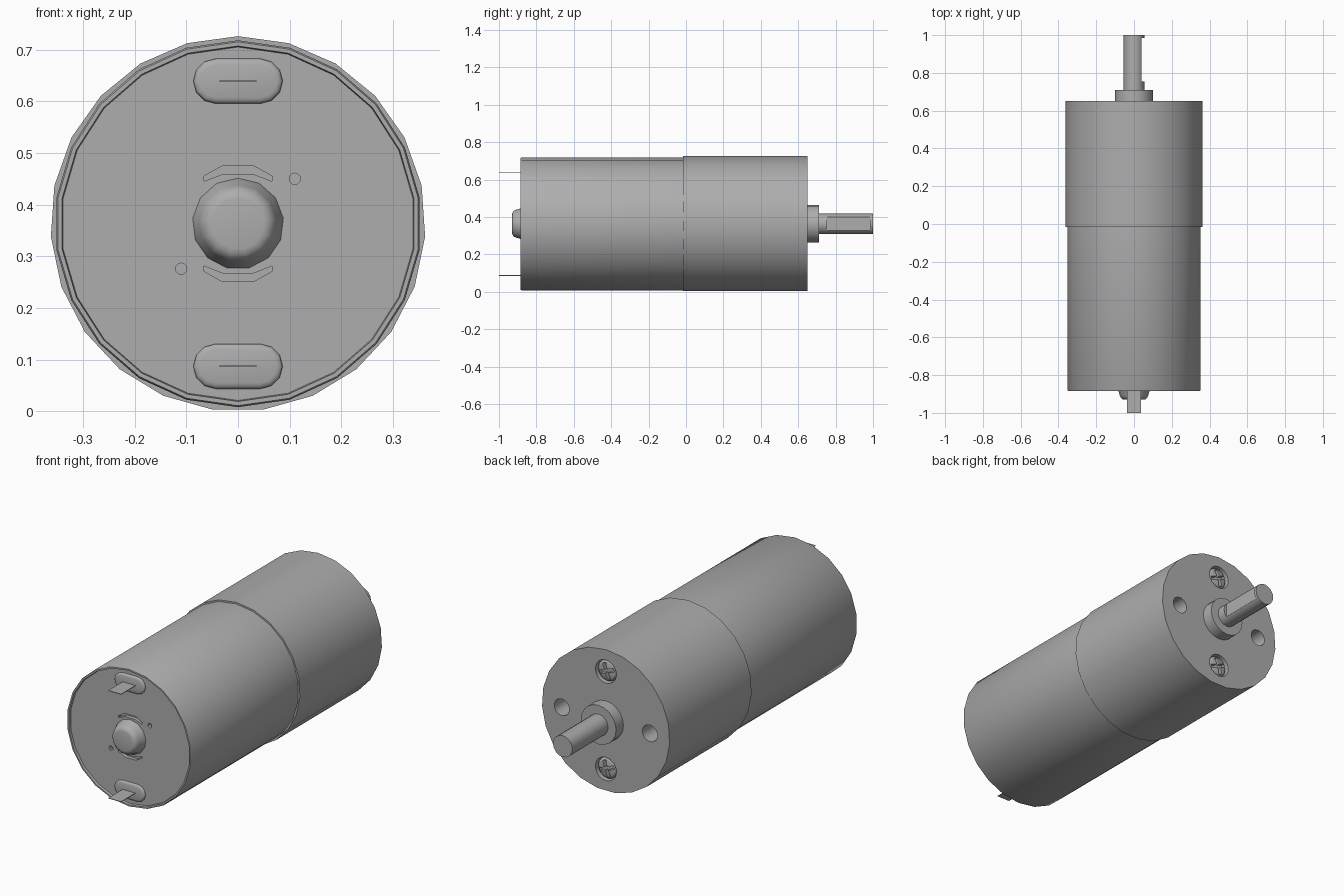
import bpy, bmesh
from math import sin, cos, pi, radians
from mathutils import Vector, Matrix

cube = bpy.data.objects.get("Cube")
if cube:
    bpy.data.objects.remove(cube)

AXIS = 0.363      # height of the shaft axis
BACK = 0.65       # gearbox mounting face
FRONT = -0.885    # motor rim
CAP = FRONT + 0.012

metal = bpy.data.materials.new("grey metal")
metal.use_nodes = True
GREY = (0.42, 0.42, 0.42, 1)
metal.diffuse_color = GREY
metal.node_tree.nodes["Principled BSDF"].inputs["Base Color"].default_value = GREY


def finish(name, bm, angle=30):
    bmesh.ops.recalc_face_normals(bm, faces=bm.faces)
    mesh = bpy.data.meshes.new(name)
    bm.to_mesh(mesh)
    bm.free()
    mesh.materials.append(metal)
    ob = bpy.data.objects.new(name, mesh)
    bpy.context.collection.objects.link(ob)
    smooth(ob, angle)
    return ob


def smooth(ob, angle=30):
    bpy.ops.object.select_all(action='DESELECT')
    ob.select_set(True)
    bpy.context.view_layer.objects.active = ob
    bpy.ops.object.shade_smooth_by_angle(angle=radians(angle))


def loft(name, rings, angle=30):
    """Skin equal rings of points and cap both ends."""
    bm = bmesh.new()
    loops = [[bm.verts.new(p) for p in ring] for ring in rings]
    n = len(loops[0])
    for a, b in zip(loops, loops[1:]):
        for i in range(n):
            j = (i + 1) % n
            bm.faces.new((a[i], a[j], b[j], b[i]))
    bm.faces.new(loops[0])
    bm.faces.new(loops[-1])
    return finish(name, bm, angle)


def turned(name, profile, sides, x=0, z=0, angle=30):
    """Turn (radius, y) pairs about the y direction, one vertex at the top."""
    return loft(name, [[(x + r * sin(2 * pi * i / sides), y,
                         AXIS + z + r * cos(2 * pi * i / sides))
                        for i in range(sides)] for r, y in profile], angle)


def box(name, size, centre, turn=0):
    bm = bmesh.new()
    place = Matrix.Translation(centre) @ Matrix.Rotation(turn, 4, 'Y')
    bmesh.ops.create_cube(bm, size=1, matrix=place @ Matrix.Diagonal((*size, 1)))
    return finish(name, bm)


def cut(ob, cutters):
    for c in cutters:
        mod = ob.modifiers.new("cut", 'BOOLEAN')
        mod.operation, mod.solver, mod.object = 'DIFFERENCE', 'EXACT', c
        bpy.ops.object.select_all(action='DESELECT')
        bpy.context.view_layer.objects.active = ob
        ob.select_set(True)
        bpy.ops.object.modifier_apply(modifier=mod.name)
        bpy.data.objects.remove(c)
    smooth(ob)


def stadium(half_len, radius, y, z, steps=6):
    ring = []
    for side in (1, -1):
        for i in range(steps + 1):
            a = pi * i / steps
            ring.append((side * (half_len + radius * sin(a)), y,
                         AXIS + z + side * radius * cos(a)))
    return ring


# Motor can with a thin rolled rim around its end cap
can = turned("motor_can", [(0.342, CAP), (0.344, FRONT), (0.352, FRONT),
                           (0.355, FRONT + 0.006), (0.355, 0.0)], 22)

# Vent slots around the bearing and two locating holes
cutters = []
for s in (1, -1):
    outline = [(-0.066, 0.082), (-0.03, 0.096), (0.03, 0.096), (0.066, 0.082),
               (0.066, 0.092), (0.03, 0.112), (-0.03, 0.112), (-0.066, 0.092)]
    cutters.append(loft("vent_cutter", [[(x, y, AXIS + s * z) for x, z in outline]
                                        for y in (FRONT - 0.01, CAP + 0.02)]))
    cutters.append(turned("hole_cutter", [(0.011, FRONT - 0.01), (0.011, CAP + 0.02)],
                          12, s * 0.11, s * 0.087))
cut(can, cutters)

# Rounded rear bearing
turned("bearing_boss", [(0.089, CAP + 0.005), (0.088, CAP - 0.003), (0.08, FRONT - 0.006),
                        (0.076, FRONT - 0.022), (0.07, FRONT - 0.035),
                        (0.06, FRONT - 0.043), (0.05, FRONT - 0.045)], 13, angle=50)

# Terminal insulators and flat solder tabs
for label, s in (("upper", 1), ("lower", -1)):
    z = s * 0.276
    loft(label + "_insulator", [stadium(0.043, r, y, z) for r, y in
                                ((0.044, CAP + 0.003), (0.043, CAP - 0.005),
                                 (0.039, CAP - 0.009), (0.032, CAP - 0.011))], 60)
    box(label + "_terminal", (0.072, 0.14, 0.003), (0, -0.93, AXIS + z))

# Gearbox housing with screw pockets and mounting holes
gearbox = turned("gearbox_housing", [(0.363, -0.015), (0.363, BACK)], 23)
cutters = []
for s in (1, -1):
    cutters.append(turned("pocket_cutter", [(0.06, BACK - 0.04), (0.06, BACK + 0.02)],
                          16, 0, s * 0.25))
    cutters.append(turned("mount_cutter", [(0.043, BACK - 0.12), (0.043, BACK + 0.02)],
                          14, s * 0.25, 0))
cut(gearbox, cutters)

# Cross-head screws set in the pockets
for label, s in (("upper", 1), ("lower", -1)):
    z = s * 0.25
    screw = turned(label + "_screw", [(0.055, BACK - 0.042), (0.055, BACK - 0.018),
                                      (0.045, BACK - 0.008), (0.025, BACK - 0.003)],
                   16, 0, z)
    cut(screw, [box("slot_cutter", (0.085, 0.05, 0.018),
                    (0, BACK, AXIS + z), radians(20 + t)) for t in (0, 90)])

# Output collar and shaft with a flat milled on its left side
turned("shaft_collar", [(0.1, BACK - 0.01), (0.1, 0.71)], 20)
shaft = turned("output_shaft", [(0.055, 0.7), (0.055, 1.0)], 16)
cut(shaft, [box("flat_cutter", (0.04, 0.23, 0.2), (0.061, 0.87, AXIS))])
